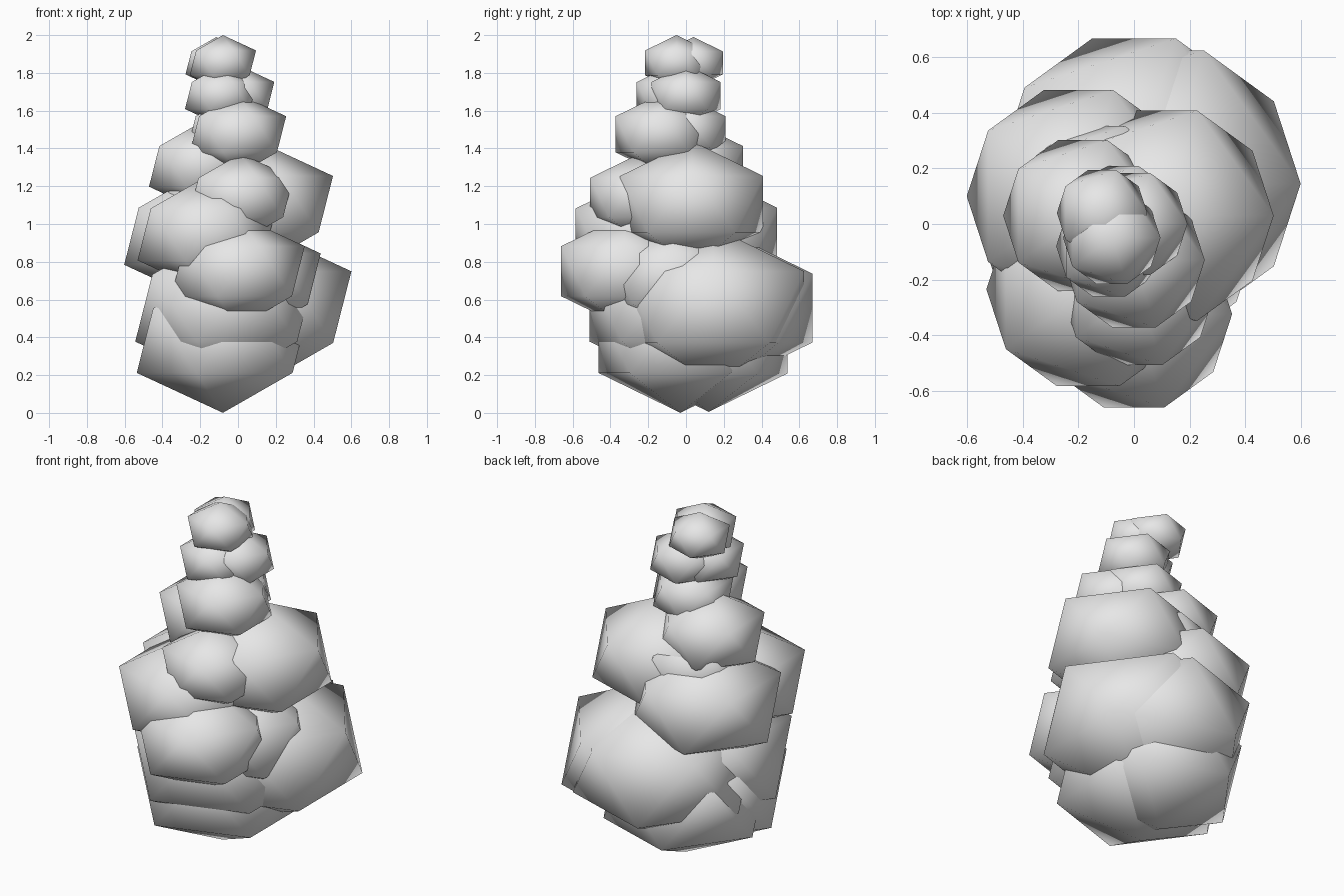
import bpy

# One plain grey for the whole heap
grey = bpy.data.materials.new("light_grey")
grey.diffuse_color = (0.8, 0.8, 0.8, 1)

SQUASH = 0.75  # every lump is a flattened ball


def lump(name, x, y, z, radius):
    """Smooth shaded 20-sided ball, flattened in height."""
    bpy.ops.mesh.primitive_ico_sphere_add(subdivisions=1, radius=1, location=(x, y, z))
    ob = bpy.context.object
    ob.name = name
    ob.scale = (radius, radius, radius * SQUASH)
    bpy.ops.object.transform_apply(location=False, rotation=False, scale=True)
    bpy.ops.object.shade_smooth()
    ob.data.materials.append(grey)


# Tiers from the ground up: (x, y, z, radius) of each lump
tiers = {
    "base_lump": [(-0.08, -0.03, 0.383, 0.51), (-0.08, 0.12, 0.373, 0.49)],
    "lower_lump": [(0.095, 0.145, 0.56, 0.565), (0.0, 0.205, 0.555, 0.545),
                   (-0.07, -0.06, 0.555, 0.53)],
    "skirt_lump": [(0.0, -0.325, 0.75, 0.395), (0.08, -0.07, 0.71, 0.40)],
    "middle_lump": [(-0.2, 0.1, 0.935, 0.45), (-0.165, -0.235, 0.945, 0.41)],
    "shoulder_lump": [(0.105, 0.03, 1.105, 0.445), (0.015, -0.245, 1.14, 0.31),
                      (-0.12, 0.08, 1.12, 0.32)],
    "upper_lump": [(-0.185, 0.03, 1.305, 0.32)],
    "neck_lump": [(0.0, -0.13, 1.475, 0.285), (-0.05, 0.005, 1.49, 0.24)],
    "collar_lump": [(0.0, 0.0, 1.68, 0.215), (-0.09, -0.08, 1.68, 0.213)],
    "top_lump": [(-0.08, -0.05, 1.853, 0.196), (-0.115, 0.04, 1.853, 0.182)],
}
for part, lumps in tiers.items():
    for i, spec in enumerate(lumps, 1):
        lump(f"{part}_{i}", *spec)
